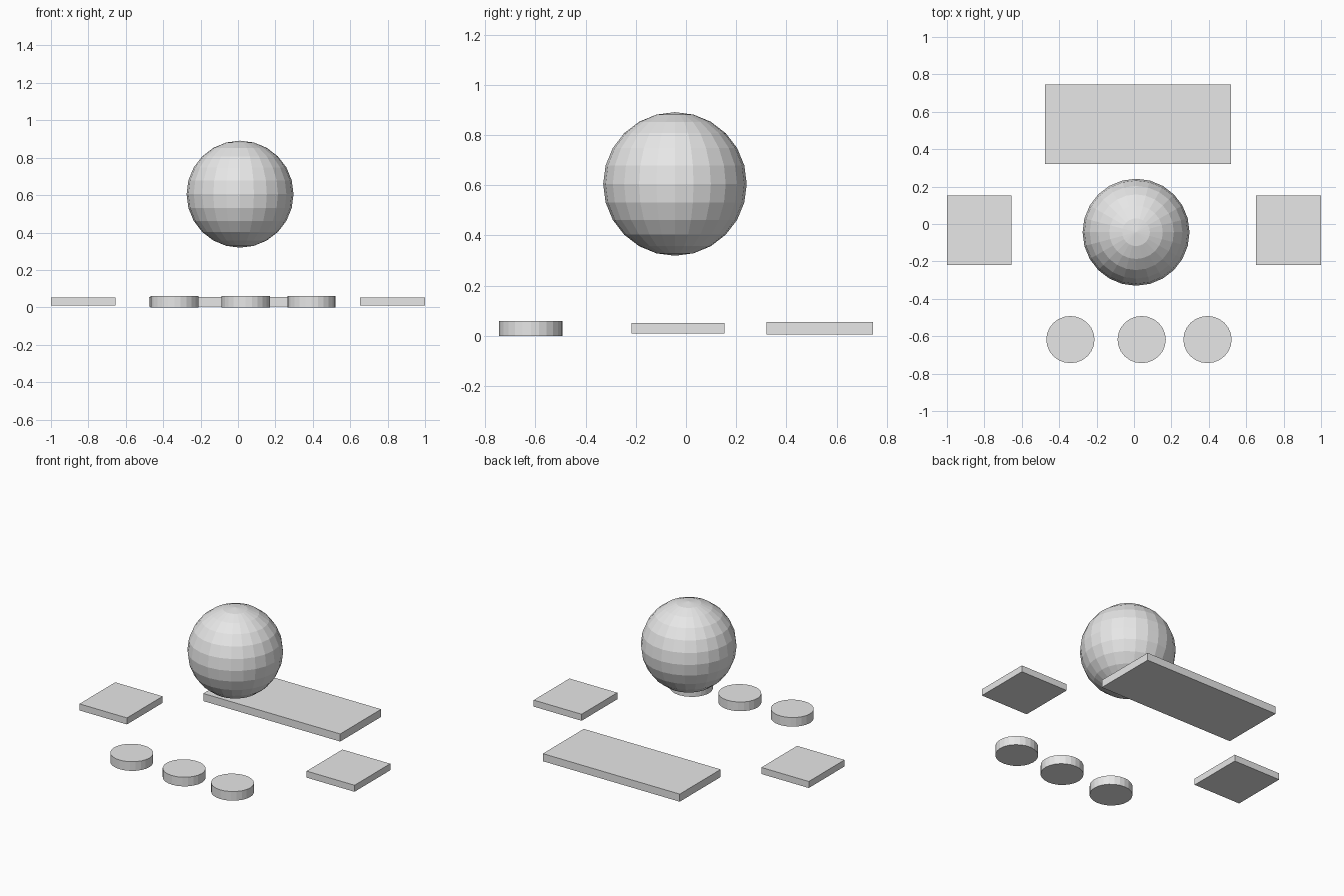
import bpy

if "Cube" in bpy.data.objects:
    bpy.data.objects.remove(bpy.data.objects["Cube"])

grey = bpy.data.materials.new("light_grey")
grey.diffuse_color = (0.8, 0.8, 0.8, 1)
grey.use_nodes = True
grey.node_tree.nodes["Principled BSDF"].inputs["Base Color"].default_value = grey.diffuse_color


def finish(name):
    ob = bpy.context.object
    ob.name = name
    ob.data.materials.append(grey)
    return ob


def plate(name, x0, x1, y0, y1, z0, z1):
    bpy.ops.mesh.primitive_cube_add(
        size=1, location=((x0 + x1) / 2, (y0 + y1) / 2, (z0 + z1) / 2))
    finish(name).scale = (x1 - x0, y1 - y0, z1 - z0)


# Floating faceted ball
bpy.ops.mesh.primitive_uv_sphere_add(
    segments=24, ring_count=12, radius=0.286, location=(0.011, -0.044, 0.605))
finish("ball")

# Wide plate at the back and two plates at the sides
plate("back_plate", -0.476, 0.519, 0.32, 0.745, 0.005, 0.055)
plate("left_plate", -1.0, -0.655, -0.218, 0.153, 0.009, 0.052)
plate("right_plate", 0.652, 1.0, -0.218, 0.153, 0.009, 0.052)

# Three short discs along the front
for name, x in (("left_disc", -0.34), ("middle_disc", 0.041), ("right_disc", 0.393)):
    bpy.ops.mesh.primitive_cylinder_add(
        vertices=24, radius=1, depth=0.06, location=(x, -0.618, 0.03))
    finish(name).scale = (0.129, 0.126, 1)
